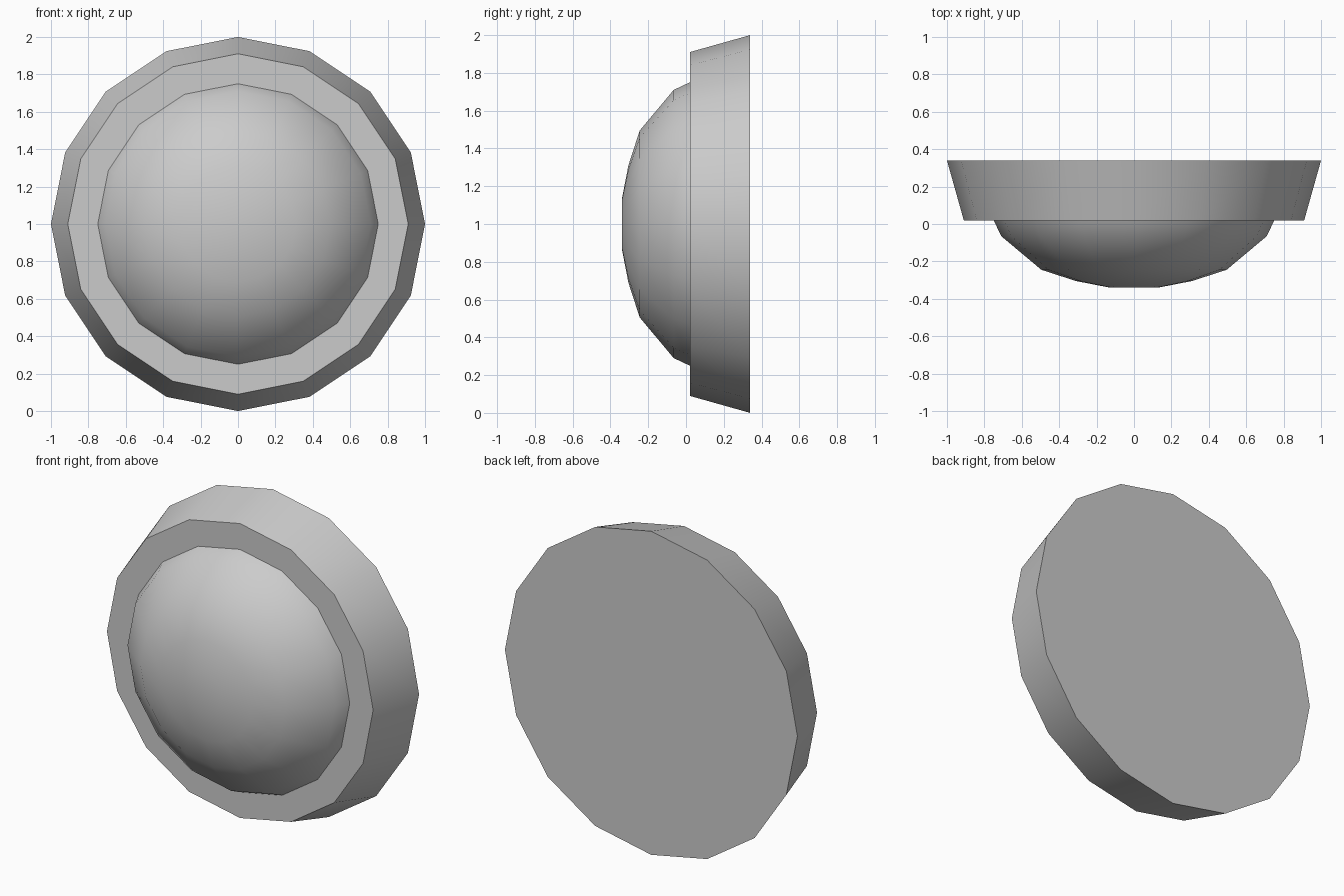
import bpy, bmesh, math
from mathutils import Vector

if "Cube" in bpy.data.objects:
    bpy.data.objects.remove(bpy.data.objects["Cube"])

SIDES = 16


def lathe(name, profile, cap_first=False, cap_last=False, angle=40):
    """Spin (radius, y) points around the y axis at z = 1."""
    bm = bmesh.new()
    rings = []
    for r, y in profile:
        ring = []
        for i in range(SIDES):
            a = 2 * math.pi * i / SIDES
            ring.append(bm.verts.new(Vector((r * math.cos(a), y, 1 + r * math.sin(a)))))
        rings.append(ring)
    # Profiles run from back to front, so this winding faces outward
    for a, b in zip(rings, rings[1:]):
        for i in range(SIDES):
            j = (i + 1) % SIDES
            bm.faces.new((a[i], b[i], b[j], a[j]))
    if cap_first:
        bm.faces.new(rings[0])
    if cap_last:
        bm.faces.new(rings[-1][::-1])
    bm.normal_update()
    for f in bm.faces:
        # Outward means away from the part's middle axis, or along y for flat faces
        c = f.calc_center_median()
        out = Vector((c.x, c.y - 0.2, c.z - 1))
        if f.normal.dot(out) < 0:
            f.normal_flip()
    mesh = bpy.data.meshes.new(name)
    bm.to_mesh(mesh)
    bm.free()
    obj = bpy.data.objects.new(name, mesh)
    bpy.context.collection.objects.link(obj)
    bpy.ops.object.select_all(action='DESELECT')
    obj.select_set(True)
    bpy.context.view_layer.objects.active = obj
    bpy.ops.object.shade_smooth_by_angle(angle=math.radians(angle))
    return obj


# Tapered housing: flat back, sloped side wall, flat front ring around the dome
lathe("housing", [(1.0, 0.34), (0.91, 0.02), (0.75, 0.02)], cap_first=True)

# Domed front
lathe("dome", [(0.75, 0.02), (0.71, -0.065), (0.495, -0.245),
               (0.31, -0.305), (0.13, -0.34)], cap_last=True)
